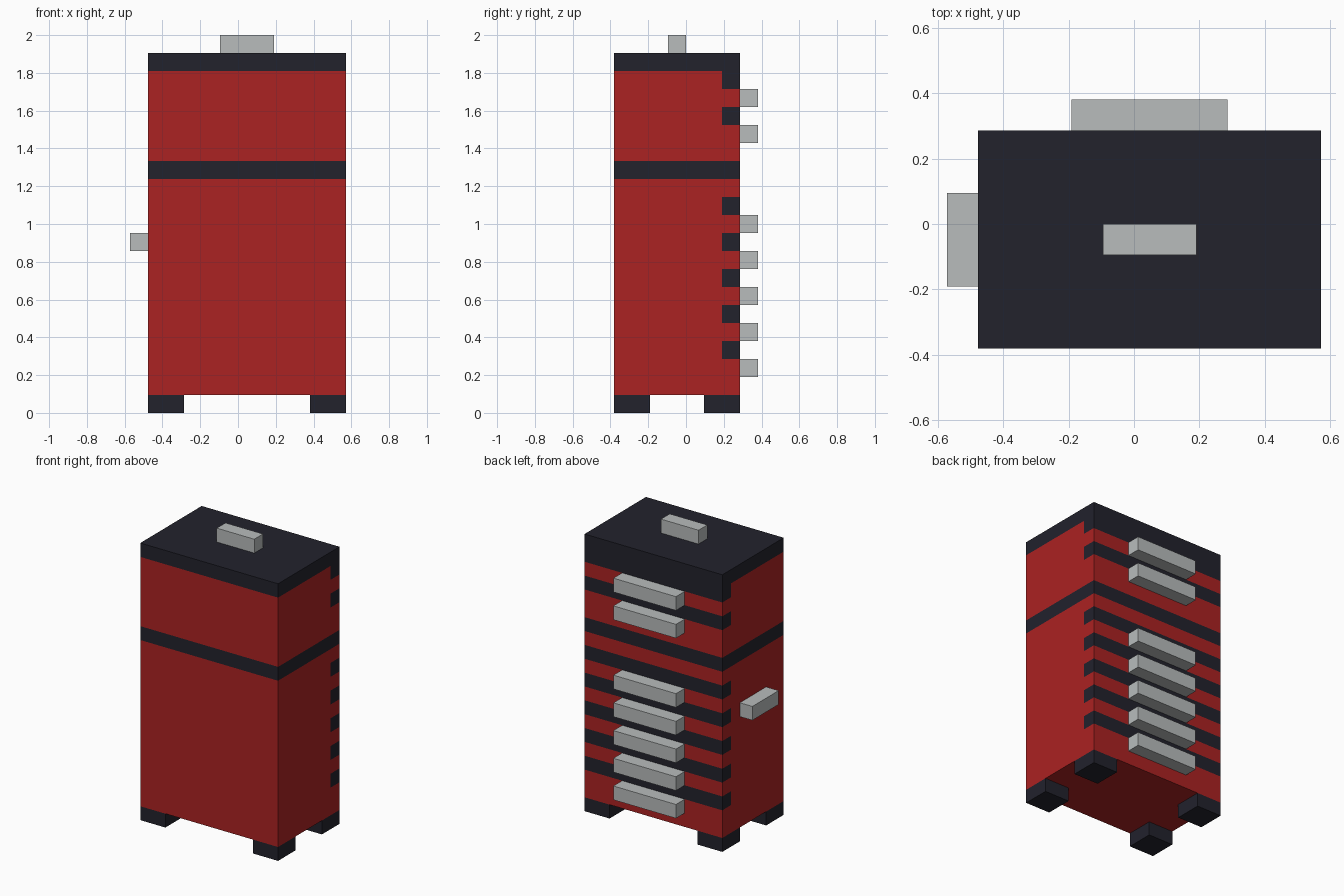
import bpy, bmesh, math
from mathutils import Vector

if "Cube" in bpy.data.objects:
    bpy.data.objects.remove(bpy.data.objects["Cube"], do_unlink=True)

U = 2 / 21  # grid unit: the chest is 21 units tall


def linear(c):
    c /= 255
    return c / 12.92 if c <= 0.04045 else ((c + 0.055) / 1.055) ** 2.4


def material(name, rgb):
    mat = bpy.data.materials.new(name)
    mat.use_nodes = True
    colour = [linear(c) for c in rgb] + [1]
    mat.diffuse_color = colour
    bsdf = mat.node_tree.nodes["Principled BSDF"]
    bsdf.inputs["Base Color"].default_value = colour
    bsdf.inputs["Roughness"].default_value = 0.6
    return mat


RED = material("red paint", (171, 34, 34))
DARK = material("dark trim", (34, 34, 44))
GREY = material("light grey metal", (184, 188, 188))


def box(name, x, y, z, mat, gaps=()):
    """Box from (min, max) ranges in units; gaps are rows of dark trim at the back."""
    bm = bmesh.new()
    bmesh.ops.create_cube(bm, size=1)
    for v in bm.verts:
        v.co = Vector([(a + b) / 2 + c * (b - a) for (a, b), c in zip((x, y, z), v.co)])
    if gaps:
        # Cut the sides and back along each gap
        cuts = [((0, 2, 0), (0, 1, 0))]
        cuts += [((0, 0, h), (0, 0, 1)) for h in sorted({g + d for g in gaps for d in (0, 1)})
                 if z[0] < h < z[1]]
        for point, normal in cuts:
            bmesh.ops.bisect_plane(bm, geom=bm.verts[:] + bm.edges[:] + bm.faces[:],
                                   plane_co=point, plane_no=normal)
        for f in bm.faces:
            c = f.calc_center_median()
            if c.y > 2 and abs(f.normal.z) < 0.5 and math.floor(c.z) in gaps:
                f.material_index = 1
    bmesh.ops.scale(bm, vec=(U, U, U), verts=bm.verts)
    bmesh.ops.recalc_face_normals(bm, faces=bm.faces)
    mesh = bpy.data.meshes.new(name)
    bm.to_mesh(mesh)
    bm.free()
    mesh.materials.append(mat)
    if gaps:
        mesh.materials.append(DARK)
    obj = bpy.data.objects.new(name, mesh)
    bpy.context.collection.objects.link(obj)
    return obj


WIDTH, DEPTH = (-5, 6), (-4, 3)

# Stacked body: cabinet, band, upper chest and lid
box("lower_cabinet", WIDTH, DEPTH, (1, 13), RED, gaps=(3, 5, 7, 9, 11))
box("middle_band", WIDTH, DEPTH, (13, 14), DARK)
box("upper_chest", WIDTH, DEPTH, (14, 19), RED, gaps=(16, 18))
box("lid", WIDTH, DEPTH, (19, 20), DARK)

# Feet at the four corners
for side, x in (("right", (-5, -3)), ("left", (4, 6))):
    for end, y in (("front", (-4, -2)), ("back", (1, 3))):
        box(f"{end}_{side}_foot", x, y, (0, 1), DARK)

# Drawer handles on the back
for i, z in enumerate((2, 4, 6, 8, 10, 15, 17), 1):
    box(f"drawer_handle_{i}", (-2, 3), (3, 4), (z, z + 1), GREY)

# Lid handle and side handle
box("lid_handle", (-1, 2), (-1, 0), (20, 21), GREY)
box("side_handle", (-6, -5), (-2, 1), (9, 10), GREY)
